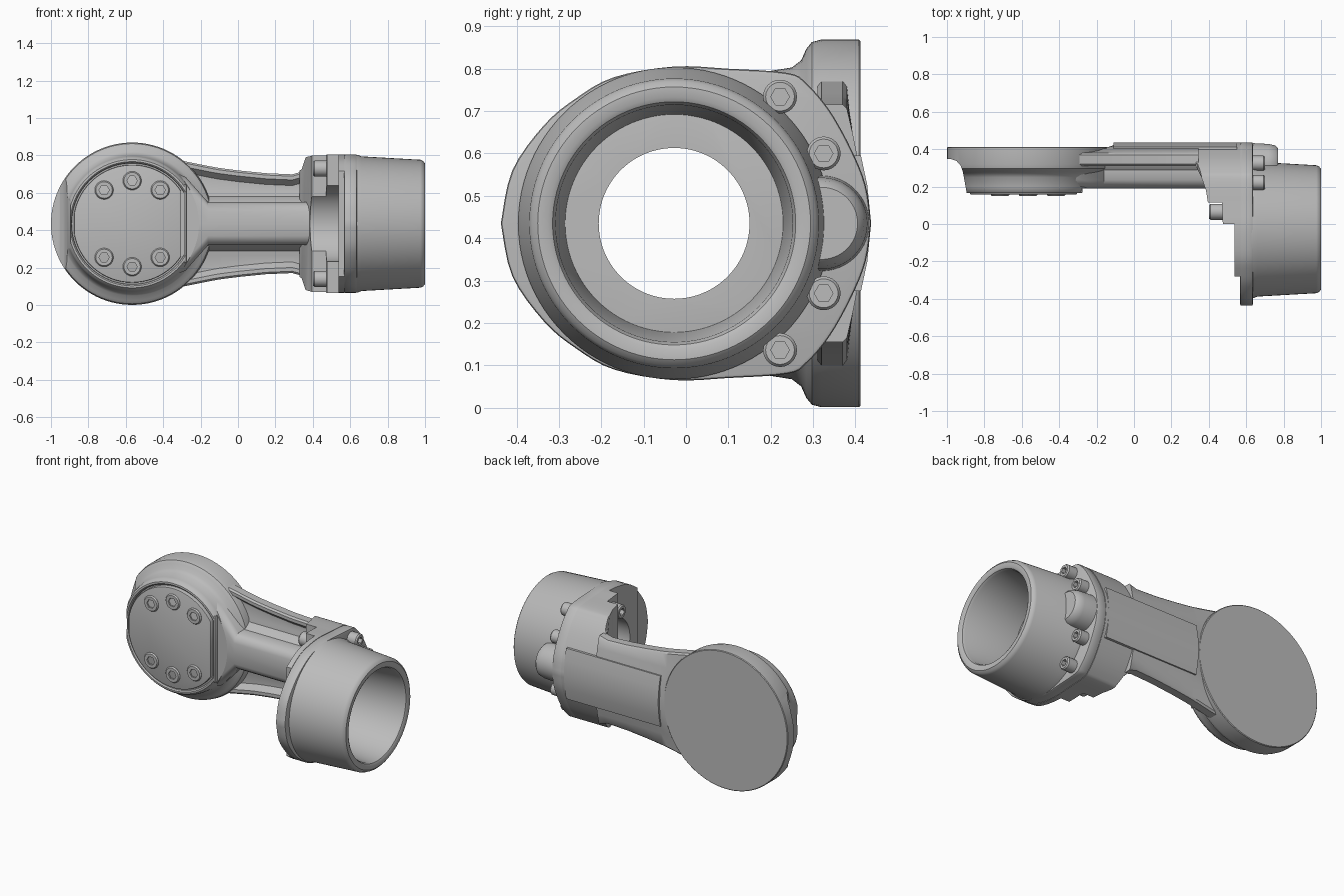
import bpy, bmesh
from math import sin, cos, pi
from mathutils import Vector

if "Cube" in bpy.data.objects:
    bpy.data.objects.remove(bpy.data.objects["Cube"], do_unlink=True)

MID = 0.435            # height of the symmetry plane
BORE_Y = -0.028        # axis of the socket
HUB_X = -0.566         # axis of the round hub

grey = bpy.data.materials.new("machined_grey")
grey.use_nodes = True
grey.diffuse_color = (0.5, 0.5, 0.5, 1)
grey.node_tree.nodes["Principled BSDF"].inputs["Base Color"].default_value = (0.5, 0.5, 0.5, 1)


def place(axis, u, v, w):
    return Vector({"x": (w, u, v), "y": (u, w, v), "z": (u, v, w)}[axis])


def modify(ob, kind, **settings):
    bpy.context.view_layer.objects.active = ob
    mod = ob.modifiers.new(kind.lower(), kind)
    for key, value in settings.items():
        setattr(mod, key, value)
    bpy.ops.object.modifier_apply(modifier=mod.name)


def smooth(ob):
    bpy.ops.object.select_all(action="DESELECT")
    ob.select_set(True)
    bpy.context.view_layer.objects.active = ob
    bpy.ops.object.shade_smooth_by_angle(angle=0.6)


def loft(name, rings, closed=False, bevel=0):
    """Skin a list of equal rings, capped unless closed on itself."""
    bm = bmesh.new()
    rows = [[bm.verts.new(p) for p in ring] for ring in rings]
    n = len(rows[0])
    pairs = list(zip(rows, rows[1:] + rows[:1]))
    for a, b in pairs if closed else pairs[:-1]:
        for i in range(n):
            j = (i + 1) % n
            bm.faces.new((a[i], a[j], b[j], b[i]))
    if not closed:
        bm.faces.new(rows[0])
        bm.faces.new(rows[-1][::-1])
    bmesh.ops.recalc_face_normals(bm, faces=bm.faces)
    mesh = bpy.data.meshes.new(name)
    bm.to_mesh(mesh)
    bm.free()
    ob = bpy.data.objects.new(name, mesh)
    bpy.context.collection.objects.link(ob)
    mesh.materials.append(grey)
    if bevel:
        modify(ob, "BEVEL", width=bevel, segments=2, limit_method="ANGLE", angle_limit=0.7)
    smooth(ob)
    return ob


def prism(name, axis, outline, a, b, bevel=0):
    return loft(name, [[place(axis, u, v, w) for u, v in outline] for w in (a, b)], bevel=bevel)


def box(name, x, y, z, bevel=0):
    return prism(name, "z", [(x[0], y[0]), (x[1], y[0]), (x[1], y[1]), (x[0], y[1])], *z, bevel)


def circle(axis, cu, cv, r, w, n=96, hexagon=False):
    pts = []
    for i in range(n):
        a = 2 * pi * i / n
        k = r * cos(pi / 6) / cos(a % (pi / 3) - pi / 6) if hexagon else r
        pts.append(place(axis, cu + k * cos(a), cv + k * sin(a), w))
    return pts


def turned(name, axis, cu, cv, profile, closed=False):
    return loft(name, [circle(axis, cu, cv, r, w) for r, w in profile], closed)


def combine(ob, cutter, operation="DIFFERENCE"):
    modify(ob, "BOOLEAN", object=cutter, operation=operation, solver="EXACT")
    bpy.data.objects.remove(cutter, do_unlink=True)
    smooth(ob)


def bolt(name, axis, u, v, base, top, r):
    s = 1 if top > base else -1
    rows = [(r, base, 0), (r, top - s * 0.008, 0), (r - 0.006, top, 0),
            (r * 0.55, top, 1), (r * 0.55, top - s * 0.025, 1)]
    loft(name, [circle(axis, u, v, q, w, 24, h) for q, w, h in rows])


def spline(pts, steps=4):
    """Smooth curve through the points."""
    out = []
    P = [Vector(p) for p in [pts[0]] + pts + [pts[-1]]]
    for a, b, c, d in zip(P, P[1:], P[2:], P[3:]):
        for i in range(steps):
            t = i / steps
            out.append(b + 0.5 * t * (c - a + t * (2 * a - 5 * b + 4 * c - d + t * (3 * (b - c) + d - a))))
    return out + [P[-1]]


def mirrored(half):
    """Close a (y, height offset) half outline across the symmetry plane."""
    low = [(y, -h) for y, h in reversed(half) if h > 1e-5]
    return [(y, MID + h) for y, h in list(half) + low]


# round hub with a grooved front face and a rounded relief on its outer side
hub = turned("hub", "y", HUB_X, MID, [
    (0.43, 0.412), (0.434, 0.408), (0.434, 0.32), (0.428, 0.297), (0.412, 0.284),
    (0.385, 0.272), (0.368, 0.25), (0.36, 0.2), (0.355, 0.18), (0.343, 0.166),
    (0.332, 0.165), (0.325, 0.172), (0.323, 0.185)])
relief = [(-1.2, 0.35), (-0.98, 0.348), (-0.95, 0.338), (-0.928, 0.315), (-0.915, 0.28),
          (-0.895, 0.17), (-0.895, 0), (-1.2, 0)]
combine(hub, prism("side_cutter", "z", relief, -0.1, 1))
combine(hub, box("inner_cutter", (-0.28, 0.2), (0, 0.19), (-0.1, 1)))

# cap plate with one straight side, its rim and its screws
cap = [(max(-0.877, p.x), p.z) for p in circle("y", HUB_X, MID, 0.315, 0) if p.x < -0.3]
prism("cap_plate", "y", cap, 0.158, 0.22, 0.006)
box("cap_rim", (-0.29, -0.275), (0.166, 0.3), (MID - 0.21, MID + 0.21), 0.006)
for s in (1, -1):
    for dx, dz in ((-0.15, 0.18), (0, 0.23), (0.15, 0.18)):
        bolt("cap_screw", "y", HUB_X + dx, MID + s * dz, 0.19, 0.149, 0.05)

# arm with a convex back and raised front edges
arm_rings = []
for x, h, back in ((-0.42, 0.36, 0.40), (-0.28, 0.333, 0.40), (-0.2, 0.317, 0.405),
                   (-0.14, 0.305, 0.411), (-0.1, 0.298, 0.425), (0, 0.285, 0.427),
                   (0.15, 0.27, 0.427), (0.29, 0.264, 0.427), (0.33, 0.275, 0.427),
                   (0.345, 0.28, 0.427)):
    half = [(back, 0), (min(back, 0.419), 0.09), (min(back, 0.404), 0.16), (0.394, 0.21),
            (0.38, h - 0.01), (0.37, h), (0.32, h), (0.31, h - 0.01), (0.31, h - 0.03),
            (0.345, h - 0.06), (0.345, 0.17), (0.33, 0.13), (0.33, 0)]
    arm_rings.append([Vector((x, y, z)) for y, z in mirrored(half)])
loft("arm", arm_rings)
cover = [(0.437, 0), (0.428, 0.09), (0.413, 0.16), (0.38, 0.16), (0.38, 0)]
prism("back_plate", "x", mirrored(cover), -0.11, 0.55)

# central spine flaring into the hub
spine_rings = []
for x, w, front in ((-0.40, 0.30, 0.19), (-0.28, 0.25, 0.19), (-0.16, 0.115, 0.19), (0.4, 0.115, 0.19)):
    half = [(0.38, 0), (0.38, w + 0.04), (0.33, w + 0.03), (0.29, w), (0.235, w),
            (0.205, w - 0.02), (front, w - 0.05), (front, 0)]
    spine_rings.append([Vector((x, y, z)) for y, z in mirrored(half)])
loft("spine", spine_rings)

# mounting flange outline, seen along the socket axis
half = spline([(-0.437, 0), (-0.41, 0.125), (-0.335, 0.232), (-0.26, 0.295), (-0.17, 0.345),
               (-0.03, 0.37), (0.1, 0.365), (0.24, 0.355), (0.285, 0.33), (0.34, 0.265),
               (0.39, 0.175), (0.424, 0.09), (0.437, 0)])
outline = mirrored([(p.x, p.y) for p in half])


def bore(r):
    return turned("bore_cutter", "x", BORE_Y, MID, [(r, 0.2), (r, 0.8)])


flange = prism("flange", "x", outline, 0.568, 0.635, 0.008)
combine(flange, bore(0.178))
plate = prism("joint_plate", "x", outline, 0.537, 0.57)
combine(plate, box("plate_cutter", (0.4, 0.7), (-0.6, -0.28), (-0.1, 1)))
combine(plate, bore(0.178))

# arm end block, hollowed between its two ears
block = prism("end_block", "x", outline, 0.33, 0.539)
profile = [(0.33, 0.31), (0.36, 0.25), (0.385, 0.18), (0.395, 0.115), (0.47, 0.115),
           (0.475, 0), (0.56, 0), (0.56, 0.5), (0.34, 0.5)]
combine(block, prism("block_cutter", "z", profile, -0.1, 1), "INTERSECT")
combine(block, bore(0.205))
for s in (1, -1):
    combine(block, prism("shoulder_cutter", "y",
                         [(0.3, MID + s * 0.27), (0.34, MID + s * 0.29),
                          (0.36, MID + s * 0.35), (0.37, MID + s * 0.5), (0.3, MID + s * 0.5)], -0.1, 0.6))
    bolt("ear_bolt", "x", 0.065, MID + s * 0.295, 0.48, 0.402, 0.043)
    bolt("flange_bolt", "x", 0.222, MID + s * 0.299, 0.6, 0.70, 0.04)
    bolt("flange_bolt", "x", 0.325, MID + s * 0.165, 0.6, 0.70, 0.04)

# tapered open socket
turned("socket", "x", BORE_Y, MID, [
    (0.255, 0.6), (0.367, 0.6), (0.368, 0.64), (0.36, 0.66), (0.342, 0.975), (0.335, 0.99), (0.322, 1.0),
    (0.298, 1.0), (0.287, 0.994), (0.28, 0.98)], closed=True)

# rounded boss beside the socket, kept clear of the bore
boss = turned("boss", "x", 0.32, MID, [(0.114, 0.6), (0.108, 0.72), (0.1, 0.755), (0.085, 0.77)])
combine(boss, bore(0.3))
